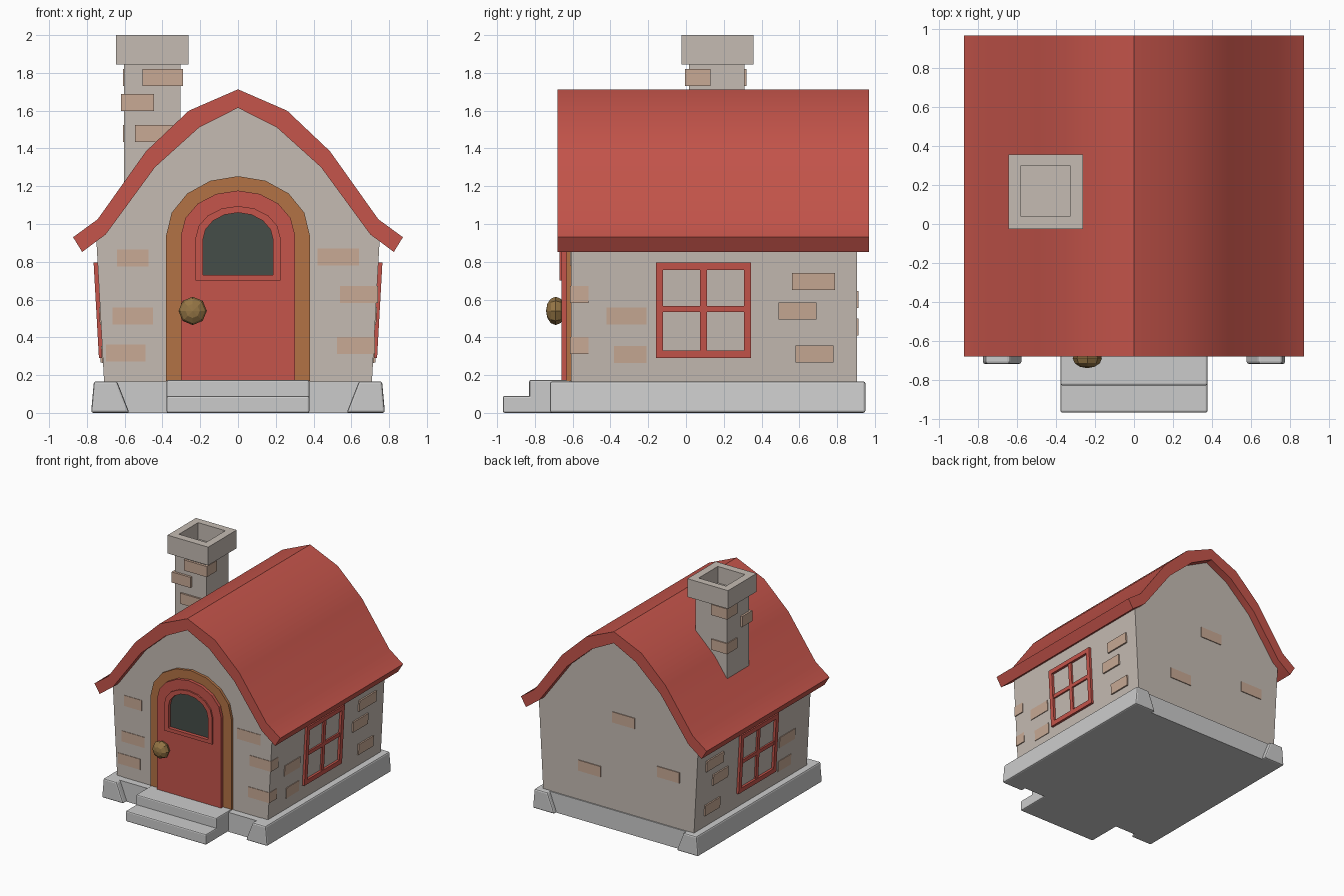
import bpy, bmesh, math
from mathutils import Matrix

if "Cube" in bpy.data.objects:
    bpy.data.objects.remove(bpy.data.objects["Cube"])

def mat(name, r, g, b):
    m = bpy.data.materials.new(name)
    m.diffuse_color = (r, g, b, 1)
    m.use_nodes = True
    m.node_tree.nodes["Principled BSDF"].inputs["Base Color"].default_value = m.diffuse_color
    return m

RED = mat("red_paint", 0.56, 0.09, 0.07)
WALL = mat("plaster", 0.56, 0.50, 0.45)
BRICK = mat("brick", 0.58, 0.40, 0.30)
WOOD = mat("wood", 0.45, 0.17, 0.06)
GLASS = mat("glass", 0.06, 0.075, 0.065)
BRASS = mat("brass", 0.30, 0.18, 0.06)

def finish(name, bm, material=None, mirror=False, bevel=0):
    bmesh.ops.recalc_face_normals(bm, faces=bm.faces)
    me = bpy.data.meshes.new(name)
    bm.to_mesh(me)
    bm.free()
    ob = bpy.data.objects.new(name, me)
    bpy.context.collection.objects.link(ob)
    if material:
        me.materials.append(material)
    if bevel:
        b = ob.modifiers.new("bevel", 'BEVEL')
        b.width, b.segments = bevel, 2
    if mirror:
        ob.modifiers.new("mirror", 'MIRROR').use_mirror_merge = False
    return ob

def extrude(bm, faces, vec):
    r = bmesh.ops.extrude_face_region(bm, geom=faces)
    bmesh.ops.translate(bm, vec=vec, verts=[v for v in r['geom'] if isinstance(v, bmesh.types.BMVert)])

def prism(name, pts, y0, y1, material=None, **kw):
    """Extrude an (x, z) outline along y."""
    bm = bmesh.new()
    f = bm.faces.new([bm.verts.new((x, y0, z)) for x, z in pts])
    extrude(bm, [f], (0, y1 - y0, 0))
    return finish(name, bm, material, **kw)

def ring(name, outer, inner, a, b, material, closed=True, flat=False):
    """Band between two outlines, extruded along y (or z when flat)."""
    bm = bmesh.new()
    put = (lambda p: (p[0], p[1], a)) if flat else (lambda p: (p[0], a, p[1]))
    o = [bm.verts.new(put(p)) for p in outer]
    i = [bm.verts.new(put(p)) for p in inner]
    n = len(o)
    faces = [bm.faces.new((o[k], o[(k + 1) % n], i[(k + 1) % n], i[k])) for k in range(n if closed else n - 1)]
    extrude(bm, faces, (0, 0, b - a) if flat else (0, b - a, 0))
    return finish(name, bm, material)

def boxes(name, items, material=None, shear=0, **kw):
    """Boxes given as (x0, x1, y0, y1, z0, z1); shear leans them with the wall."""
    bm = bmesh.new()
    for x0, x1, y0, y1, z0, z1 in items:
        for v in bmesh.ops.create_cube(bm, size=1)['verts']:
            x, y, z = v.co
            v.co = (x1 if x > 0 else x0, y1 if y > 0 else y0, z1 if z > 0 else z0)
            v.co.x += shear * v.co.z
    return finish(name, bm, material, **kw)

def arch(w, z0, spring, top, n=8):
    pts = [(w, z0)]
    for k in range(n + 1):
        t = math.pi * k / n
        pts.append((w * math.cos(t), spring + (top - spring) * math.sin(t)))
    return pts + [(-w, z0)]

def both(half):
    """Mirror a half outline that starts on the centre line."""
    return [(-x, z) for x, z in reversed(half[1:])] + half

# Roof: curved gable band
outer = both([(0, 1.713), (0.26, 1.60), (0.487, 1.385), (0.743, 1.025), (0.873, 0.93)])
inner = both([(0, 1.615), (0.207, 1.51), (0.44, 1.30), (0.70, 0.945), (0.825, 0.852)])
roof = ring("roof", outer, inner, -0.68, 0.97, RED, closed=False)
roof.data.shade_smooth()
roof.data.set_sharp_from_angle(angle=math.radians(30))

# Walls: leaning sides, gable tucked under the roof
LEAN, X0 = 0.056, 0.70
gable = both([(0, 1.63), (0.212, 1.52), (0.447, 1.31), (0.70, 0.965), (0.75, 0.92), (X0 + LEAN * 0.1, 0.1)])
prism("walls", gable, -0.61, 0.905, WALL)

# Stone plinth: trapezoid side beams and recessed infill
prism("plinth_side", [(0.575, 0), (0.778, 0), (0.763, 0.167), (0.64, 0.167)],
      -0.72, 0.95, mirror=True, bevel=0.012)
boxes("plinth_core", [(-0.66, 0.66, -0.67, 0.915, 0, 0.165)])

# Door steps
boxes("upper_step", [(-0.378, 0.378, -0.83, -0.61, 0, 0.175)], bevel=0.01)
boxes("lower_step", [(-0.378, 0.378, -0.97, -0.80, 0, 0.09)], bevel=0.01)

# Arched door
ring("door_frame", arch(0.38, 0.17, 0.94, 1.253), arch(0.30, 0.17, 0.94, 1.177),
     -0.632, -0.60, WOOD, closed=False)
ring("door", arch(0.302, 0.17, 0.94, 1.177), arch(0.186, 0.73, 0.915, 1.06), -0.658, -0.60, RED)
ring("door_window_trim", arch(0.225, 0.70, 0.925, 1.095), arch(0.186, 0.73, 0.915, 1.06),
     -0.67, -0.65, RED)
prism("door_glass", arch(0.19, 0.725, 0.915, 1.064), -0.64, -0.605, GLASS)

# Door knob
bm = bmesh.new()
bmesh.ops.create_uvsphere(bm, u_segments=8, v_segments=6, radius=0.075)
bmesh.ops.transform(bm, verts=bm.verts, matrix=Matrix.Translation((-0.24, -0.69, 0.54))
                    @ Matrix.Rotation(math.pi / 2, 4, 'X') @ Matrix.Diagonal((1, 1, 0.68, 1)))
finish("door_knob", bm, BRASS)

# Side windows: frame and glazing bars
a, b = X0 - 0.01, X0 + 0.02
boxes("side_window_frame", [
    (a, b, -0.16, -0.122, 0.29, 0.795), (a, b, 0.307, 0.345, 0.29, 0.795),
    (a, b, -0.122, 0.307, 0.29, 0.33), (a, b, -0.122, 0.307, 0.757, 0.795)],
    RED, LEAN, mirror=True)
a, b = X0 - 0.01, X0 + 0.013
boxes("side_window_bars", [(a, b, 0.075, 0.11, 0.33, 0.757), (a, b, -0.122, 0.307, 0.535, 0.567)],
      RED, LEAN, mirror=True)

# Exposed bricks on the sides
boxes("side_bricks", [(X0 - 0.03, X0 + d, y0, y1, z0, z0 + 0.09) for y0, y1, z0, d in [
    (-0.42, -0.21, 0.468, 0.005), (-0.38, -0.21, 0.263, 0.005), (0.56, 0.79, 0.65, 0.012),
    (0.49, 0.69, 0.495, 0.012), (0.58, 0.78, 0.267, 0.012)]], BRICK, LEAN, mirror=True)

# Exposed bricks on the front, two of them wrapping the right corner
front = [(0.42, 0.64, 0.78), (-0.64, -0.475, 0.775), (-0.665, -0.45, 0.468), (-0.70, -0.49, 0.272)]
boxes("front_bricks", [(x0, x1, -0.614, -0.57, z, z + 0.09) for x0, x1, z in front], BRICK)
boxes("corner_bricks", [(x0, X0 + LEAN * (z + 0.045) + 0.005, -0.614, -0.515, z, z + 0.088)
                        for x0, z in [(0.54, 0.583), (0.525, 0.313)]], BRICK)

# Exposed bricks on the back
boxes("back_bricks", [(x - 0.105, x + 0.105, 0.87, 0.912, z - 0.045, z + 0.045)
                      for x, z in [(-0.05, 0.95), (0.27, 0.455), (-0.47, 0.60)]], BRICK)

# Chimney: stack, hollow cap, bricks
boxes("chimney_stack", [(-0.603, -0.305, 0.015, 0.31, 1.13, 1.86)], WALL)
rect = lambda x0, x1, y0, y1: [(x0, y0), (x1, y0), (x1, y1), (x0, y1)]
ring("chimney_cap", rect(-0.645, -0.263, -0.025, 0.357), rect(-0.583, -0.327, 0.04, 0.297),
     1.845, 2.0, WALL, flat=True)
boxes("chimney_bricks", [(x0, x1, y0, y1, z, z + 0.09) for x0, x1, y0, y1, z in [
    (-0.505, -0.29, -0.005, 0.13, 1.73), (-0.62, -0.445, -0.005, 0.13, 1.597),
    (-0.545, -0.345, 0.0, 0.10, 1.435), (-0.61, -0.46, 0.18, 0.32, 1.73),
    (-0.61, -0.46, 0.18, 0.32, 1.435)]], BRICK)
